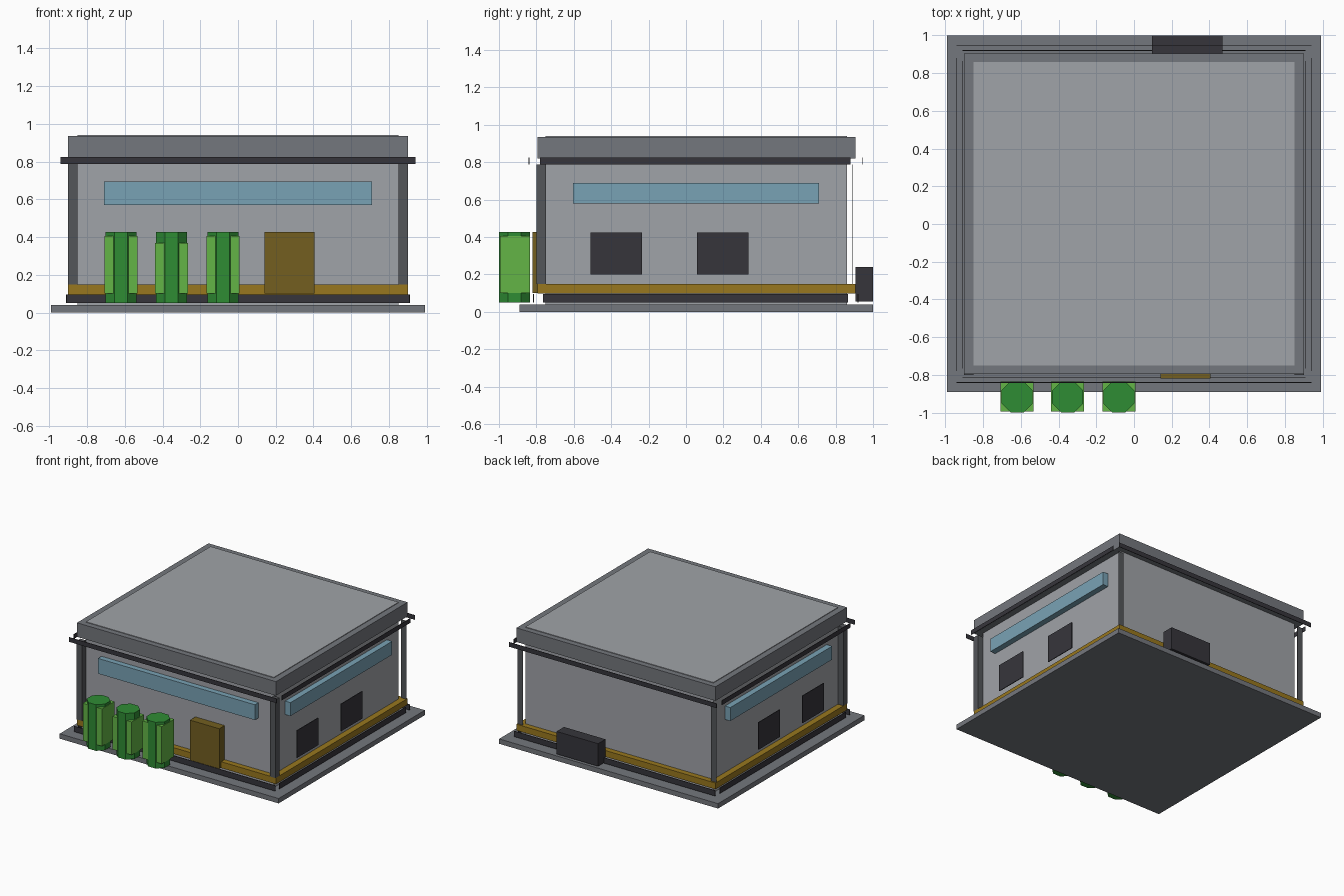
import bpy
import bmesh
from math import pi
from mathutils import Matrix, Vector

cube = bpy.data.objects.get("Cube")
if cube:
    bpy.data.objects.remove(cube, do_unlink=True)


def material(name, rgb):
    """Flat material from 0-255 display values, stored as linear."""
    lin = [((c / 255 + 0.055) / 1.055) ** 2.4 for c in rgb] + [1.0]
    mat = bpy.data.materials.new(name)
    mat.use_nodes = True
    mat.diffuse_color = lin
    bsdf = mat.node_tree.nodes["Principled BSDF"]
    bsdf.inputs["Base Color"].default_value = lin
    bsdf.inputs["Roughness"].default_value = 0.9
    return mat


WALL = material("wall_grey", (160, 163, 168))
TRIM = material("concrete_grey", (116, 119, 125))
POST = material("post_grey", (84, 86, 90))
DARK = material("charcoal", (54, 53, 59))
GOLD = material("ochre", (152, 119, 30))
DOOR = material("brown", (115, 95, 32))
BLUE = material("awning_blue", (121, 162, 181))
LEAF = material("light_green", (99, 181, 70))
STEM = material("dark_green", (47, 140, 52))


def finish(name, bm, mat):
    bmesh.ops.recalc_face_normals(bm, faces=bm.faces)
    mesh = bpy.data.meshes.new(name)
    bm.to_mesh(mesh)
    bm.free()
    mesh.materials.append(mat)
    obj = bpy.data.objects.new(name, mesh)
    bpy.context.collection.objects.link(obj)
    return obj


def add_box(bm, x, y, z):
    """Box spanning three (low, high) ranges."""
    lo, hi = Vector((x[0], y[0], z[0])), Vector((x[1], y[1], z[1]))
    size = Matrix.Diagonal((*(hi - lo), 1))
    bmesh.ops.create_cube(bm, size=1, matrix=Matrix.Translation((lo + hi) / 2) @ size)


def box(name, mat, x, y, z):
    bm = bmesh.new()
    add_box(bm, x, y, z)
    return finish(name, bm, mat)


def ring(name, mat, outer_x, outer_y, inner_x, inner_y, z):
    """Rectangular frame made of four boxes."""
    bm = bmesh.new()
    add_box(bm, outer_x, (outer_y[0], inner_y[0]), z)
    add_box(bm, outer_x, (inner_y[1], outer_y[1]), z)
    add_box(bm, (outer_x[0], inner_x[0]), inner_y, z)
    add_box(bm, (inner_x[1], outer_x[1]), inner_y, z)
    return finish(name, bm, mat)


def both_sides(name, mat, x, y, z):
    """A box and its mirror image across x = 0."""
    box(name + "_left", mat, x, y, z)
    box(name + "_right", mat, (-x[1], -x[0]), y, z)


def boards(name, mat, half_x, span_y, faces_y, face_x, z):
    """Four thin separate boards standing off the walls."""
    t = 0.002
    for label, y in zip(("front", "back"), faces_y):
        box(f"{name}_{label}", mat, (-half_x, half_x), (y - t, y + t), z)
    both_sides(name, mat, (face_x - t, face_x + t), span_y, z)


# Building shell
wall_x, wall_y = (-0.85, 0.85), (-0.75, 0.86)
out_x, out_y = (-0.9, 0.9), (-0.795, 0.905)
box("ground_slab", TRIM, (-0.99, 0.99), (-0.89, 1.0), (0, 0.04))
box("building_walls", WALL, wall_x, wall_y, (0.04, 0.94))
ring("parapet", TRIM, out_x, out_y, wall_x, wall_y, (0.82, 0.935))
ring("base_band", GOLD, out_x, out_y, wall_x, wall_y, (0.097, 0.148))

# Dark boards at the plinth and below the parapet
boards("plinth_board", DARK, 0.91, (-0.765, 0.865), (-0.815, 0.92), 0.91, (0.05, 0.096))
boards("eave_board", DARK, 0.94, (-0.78, 0.88), (-0.84, 0.945), 0.94, (0.787, 0.824))

# Corner posts: square at the front, flat strips at the back
post_x, post_z = (0.85, 0.9), (0.148, 0.787)
both_sides("front_post", POST, post_x, (-0.8, -0.748), post_z)
both_sides("back_post", POST, post_x, (0.89, 0.893), post_z)

# Awnings
box("front_awning", BLUE, (-0.71, 0.71), (-0.795, -0.75), (0.57, 0.695))
both_sides("side_awning", BLUE, (0.85, 0.898), (-0.605, 0.71), (0.58, 0.69))

# Windows, door and the service unit behind
for label, y in (("front", (-0.51, -0.235)), ("back", (0.06, 0.335))):
    both_sides(f"{label}_window", DARK, (0.885, 0.891), y, (0.2, 0.423))
box("door", DOOR, (0.14, 0.405), (-0.82, -0.75), (0.1, 0.427))
box("service_unit", DARK, (0.095, 0.47), (0.905, 1.0), (0.055, 0.24))

# Columnar shrubs: octagonal core with lighter foliage around it
for i, (cx, low, high) in enumerate(((-0.62, 0.1, 0.405), (-0.352, 0.1, 0.37), (-0.08, 0.1, 0.405))):
    cy, z0, z1 = -0.917, 0.05, 0.427
    bm = bmesh.new()
    place = Matrix.Translation((cx, cy, (z0 + z1) / 2)) @ Matrix.Rotation(pi / 8, 4, "Z")
    bmesh.ops.create_cone(bm, cap_ends=True, segments=8, radius1=0.0895,
                          radius2=0.0895, depth=z1 - z0, matrix=place)
    finish(f"shrub_core_{i + 1}", bm, STEM)
    box(f"shrub_foliage_{i + 1}", LEAF, (cx - 0.087, cx + 0.087),
        (cy - 0.078, cy + 0.082), (low, high))
